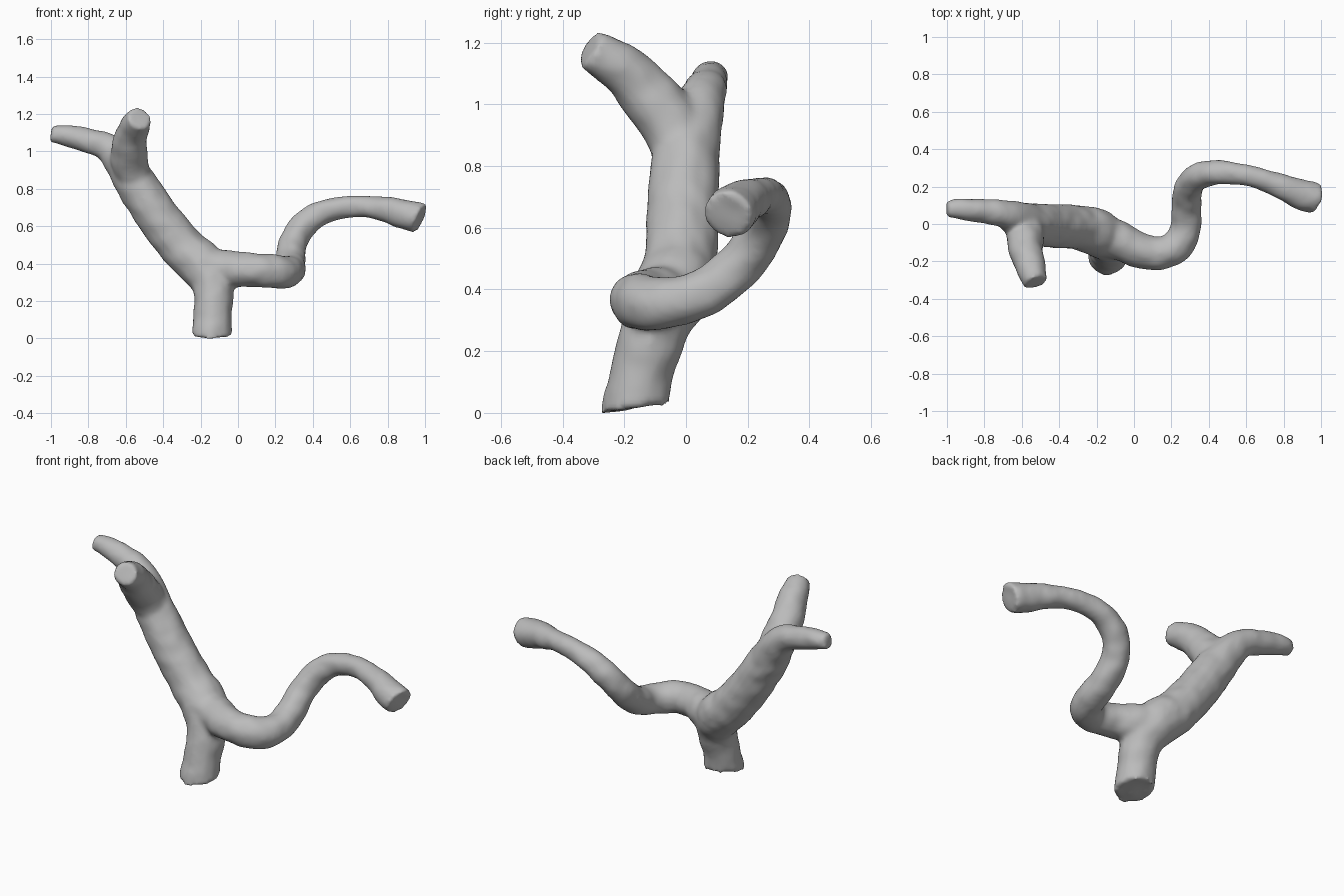
import bpy, bmesh, math
from mathutils import Vector, noise

cube = bpy.data.objects.get("Cube")
if cube:
    bpy.data.objects.remove(cube)

bark = bpy.data.materials.new("grey_bark")
bark.use_nodes = True
GREY = (0.5, 0.5, 0.5, 1)
bark.diffuse_color = GREY
bark.node_tree.nodes["Principled BSDF"].inputs["Base Color"].default_value = GREY

SIDES, STEPS = 16, 6


def spline(points):
    """Smooth path through (x, y, z, radius) points."""
    p = [Vector(q) for q in points]
    p = [2 * p[0] - p[1]] + p + [2 * p[-1] - p[-2]]
    path = []
    for a, b, c, d in zip(p, p[1:], p[2:], p[3:]):
        for i in range(STEPS):
            t = i / STEPS
            path.append(0.5 * (2 * b + (c - a) * t + (2 * a - 5 * b + 4 * c - d) * t * t
                               + (3 * b - a - 3 * c + d) * t ** 3))
    return path + [p[-2]]


def limb(bm, points, start_cut=None, end_cut=None):
    """Closed round tube; cuts optionally set the tilt of an end face."""
    path = spline(points)
    rings = []
    last = len(path) - 1
    side = None
    for i, q in enumerate(path):
        axis = (path[min(i + 1, last)].xyz - path[max(i - 1, 0)].xyz).normalized()
        if side is None:
            side = axis.orthogonal()
        side = (side - axis * side.dot(axis)).normalized()
        up = axis.cross(side)
        cut = start_cut if i == 0 else end_cut if i == last else None
        ring = []
        for k in range(SIDES):
            a = math.tau * k / SIDES
            v = (side * math.cos(a) + up * math.sin(a)) * q.w
            if cut:
                n = Vector(cut)
                v -= axis * (v.dot(n) / axis.dot(n))
            ring.append(bm.verts.new(q.xyz + v))
        rings.append(ring)
    for r, s in zip(rings, rings[1:]):
        for k in range(SIDES):
            j = (k + 1) % SIDES
            bm.faces.new((r[k], r[j], s[j], s[k]))
    bm.faces.new(rings[0][::-1])
    bm.faces.new(rings[-1])


bm = bmesh.new()

# Stem with slanted foot, running up into the main branch and its outer fork
limb(bm, [(-0.14, -0.165, 0.02, 0.108), (-0.135, -0.14, 0.14, 0.103), (-0.135, -0.1, 0.28, 0.11),
          (-0.19, -0.05, 0.39, 0.128), (-0.29, -0.02, 0.48, 0.12), (-0.42, -0.01, 0.64, 0.116),
          (-0.54, 0, 0.82, 0.11), (-0.62, 0.025, 0.94, 0.095), (-0.7, 0.055, 1.025, 0.075),
          (-0.82, 0.07, 1.065, 0.065), (-0.93, 0.08, 1.088, 0.056), (-1.0, 0.08, 1.095, 0.045)],
     start_cut=(0, -0.2, 1))

# Forward fork
limb(bm, [(-0.55, 0, 0.84, 0.095), (-0.58, -0.06, 0.95, 0.1), (-0.58, -0.13, 1.04, 0.092),
          (-0.56, -0.21, 1.12, 0.082), (-0.525, -0.315, 1.18, 0.066)])

# Winding side branch
limb(bm, [(-0.18, -0.06, 0.38, 0.12), (-0.08, -0.09, 0.37, 0.105), (0.03, -0.142, 0.37, 0.094),
          (0.15, -0.155, 0.365, 0.09), (0.235, -0.11, 0.355, 0.088), (0.275, -0.02, 0.365, 0.082),
          (0.282, 0.09, 0.41, 0.079), (0.29, 0.19, 0.5, 0.076), (0.345, 0.255, 0.6, 0.073),
          (0.44, 0.275, 0.67, 0.066), (0.56, 0.268, 0.702, 0.058), (0.68, 0.24, 0.708, 0.058),
          (0.79, 0.2, 0.692, 0.068), (0.88, 0.162, 0.668, 0.08), (0.975, 0.135, 0.645, 0.083)],
     end_cut=(1, -0.3, -0.45))

mesh = bpy.data.meshes.new("branch")
bm.to_mesh(mesh)
bm.free()
branch = bpy.data.objects.new("branch", mesh)
bpy.context.collection.objects.link(branch)

# Fuse the limbs and soften the joints
fuse = branch.modifiers.new("fuse", "REMESH")
fuse.mode = "VOXEL"
fuse.voxel_size = 0.013
soften = branch.modifiers.new("soften", "SMOOTH")
soften.factor = 0.5
soften.iterations = 10
fused = bpy.data.meshes.new_from_object(branch.evaluated_get(bpy.context.evaluated_depsgraph_get()))
branch.modifiers.clear()
branch.data = fused

# Gentle bark unevenness
bm = bmesh.new()
bm.from_mesh(fused)
bm.normal_update()
for v, n in [(v, v.normal.copy()) for v in bm.verts]:
    v.co += n * (0.001 + 0.005 * noise.noise(v.co * 13))
floor = min(v.co.z for v in bm.verts)
bmesh.ops.translate(bm, verts=bm.verts, vec=(0, 0, -floor))
for f in bm.faces:
    f.smooth = True
bm.to_mesh(fused)
bm.free()
fused.materials.clear()
fused.materials.append(bark)
